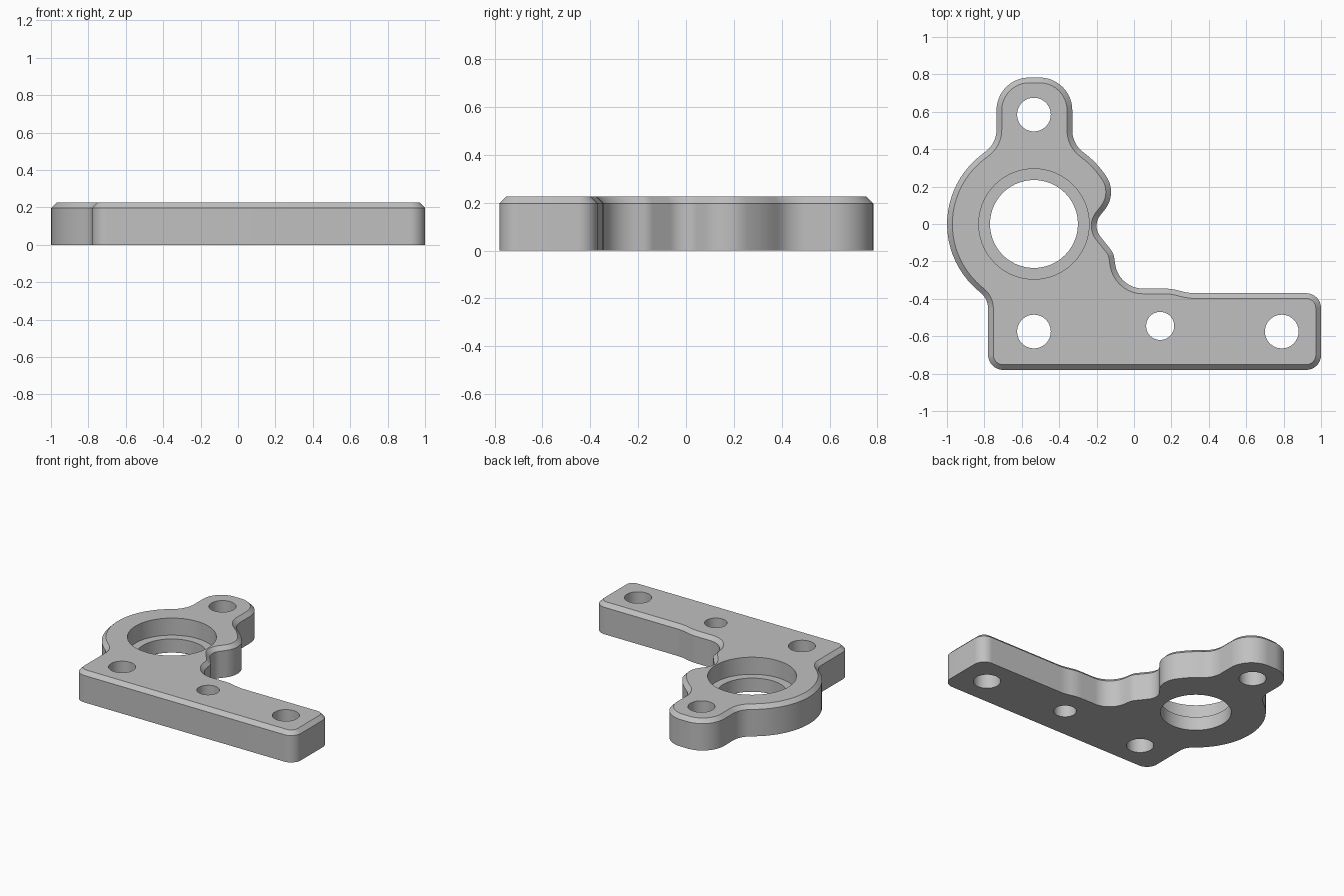
import bpy, bmesh, math
from mathutils import Vector

if "Cube" in bpy.data.objects:
    bpy.data.objects.remove(bpy.data.objects["Cube"], do_unlink=True)

HEIGHT, CHAMFER = 0.225, 0.028
BORE_X, RING_R = -0.535, 0.465

grey = bpy.data.materials.new("light_grey")
grey.use_nodes = True
grey.diffuse_color = (0.53, 0.53, 0.53, 1)
grey.node_tree.nodes["Principled BSDF"].inputs["Base Color"].default_value = grey.diffuse_color


def rounded_outline(corners):
    """Replace each (x, y, radius) corner by a tangent arc."""
    points = []
    for i, (x, y, r) in enumerate(corners):
        p = Vector((x, y))
        a = (Vector(corners[i - 1][:2]) - p).normalized()
        b = (Vector(corners[(i + 1) % len(corners)][:2]) - p).normalized()
        half = a.angle(b) / 2
        center = p + (a + b).normalized() * r / math.sin(half)
        start = p + a * r / math.tan(half) - center
        end = p + b * r / math.tan(half) - center
        turn = math.atan2(start.x * end.y - start.y * end.x, start.dot(end))
        steps = max(3, math.ceil(abs(turn) / math.radians(5)))
        for k in range(steps + 1):
            t = turn * k / steps
            c, s = math.cos(t), math.sin(t)
            points.append(center + Vector((start.x * c - start.y * s,
                                           start.x * s + start.y * c)))
    return points


def inset_outline(points, distance):
    """Move a counter-clockwise outline inwards."""
    result = []
    for i, p in enumerate(points):
        d1 = (p - points[i - 1]).normalized()
        d2 = (points[(i + 1) % len(points)] - p).normalized()
        t = (d1 + d2).normalized()
        result.append(p + Vector((-t.y, t.x)) * distance / t.dot(d1))
    return result


# Plate outline, counter-clockwise from the front left corner
outline = rounded_outline([
    (-0.78, -0.78, 0.08), (1, -0.78, 0.08), (1, -0.37, 0.08),   # long arm
    (0.29, -0.37, 0.3), (0.20, -0.345, 0.3),                    # small step
    (-0.08, -0.345, 0.15), (-0.11, -0.155, 0.08),               # inner corner
    (-0.225, -0.01, 0.09), (-0.084, 0.168, 0.15),               # notch in ring
    (-0.204, 0.331, RING_R),                                    # ring, right
    (-0.33, 0.43, 0.145), (-0.33, 0.783, 0.175),                # rear ear
    (-0.735, 0.783, 0.175), (-0.735, 0.433, 0.145),
    (-1.274, 0.013, RING_R),                                    # ring, left
    (-0.78, -0.401, 0.11),
])

# Plate body with a chamfered upper edge
bm = bmesh.new()
levels = [(outline, 0), (outline, HEIGHT - CHAMFER),
          (inset_outline(outline, CHAMFER), HEIGHT)]
rings = [[bm.verts.new((p.x, p.y, z)) for p in pts] for pts, z in levels]
bm.faces.new(reversed(rings[0]))
bm.faces.new(rings[-1])
for low, high in zip(rings, rings[1:]):
    for i in range(len(low)):
        bm.faces.new((low[i - 1], low[i], high[i], high[i - 1]))
mesh = bpy.data.meshes.new("bracket_plate")
bm.to_mesh(mesh)
bm.free()
mesh.materials.append(grey)
plate = bpy.data.objects.new("bracket_plate", mesh)
bpy.context.collection.objects.link(plate)
bpy.context.view_layer.objects.active = plate


def drill(x, y, radius, bottom=-0.1):
    """Cut a vertical round hole from the top down to the given height."""
    top = HEIGHT + 0.1
    bpy.ops.mesh.primitive_cylinder_add(vertices=72, radius=radius, depth=top - bottom,
                                        location=(x, y, (top + bottom) / 2))
    cutter = bpy.context.object
    cutter.name = "hole_cutter"
    cutter.hide_render = True
    cutter.data.materials.append(grey)
    mod = plate.modifiers.new("hole", 'BOOLEAN')
    mod.operation, mod.solver, mod.object = 'DIFFERENCE', 'EXACT', cutter
    bpy.context.view_layer.objects.active = plate
    bpy.ops.object.modifier_apply(modifier=mod.name)
    bpy.data.objects.remove(cutter, do_unlink=True)


# Stepped main bore
drill(BORE_X, 0, 0.235)
drill(BORE_X, 0, 0.295, bottom=0.1)

# Screw holes
for x, y, r in ((BORE_X, 0.585, 0.09), (BORE_X, -0.575, 0.09),
                (0.79, -0.575, 0.09), (0.14, -0.545, 0.075)):
    drill(x, y, r)

# Smooth the curved walls, keep the rims sharp
bpy.ops.object.select_all(action='DESELECT')
plate.select_set(True)
bpy.context.view_layer.objects.active = plate
bpy.ops.object.shade_smooth_by_angle(angle=math.radians(25))
